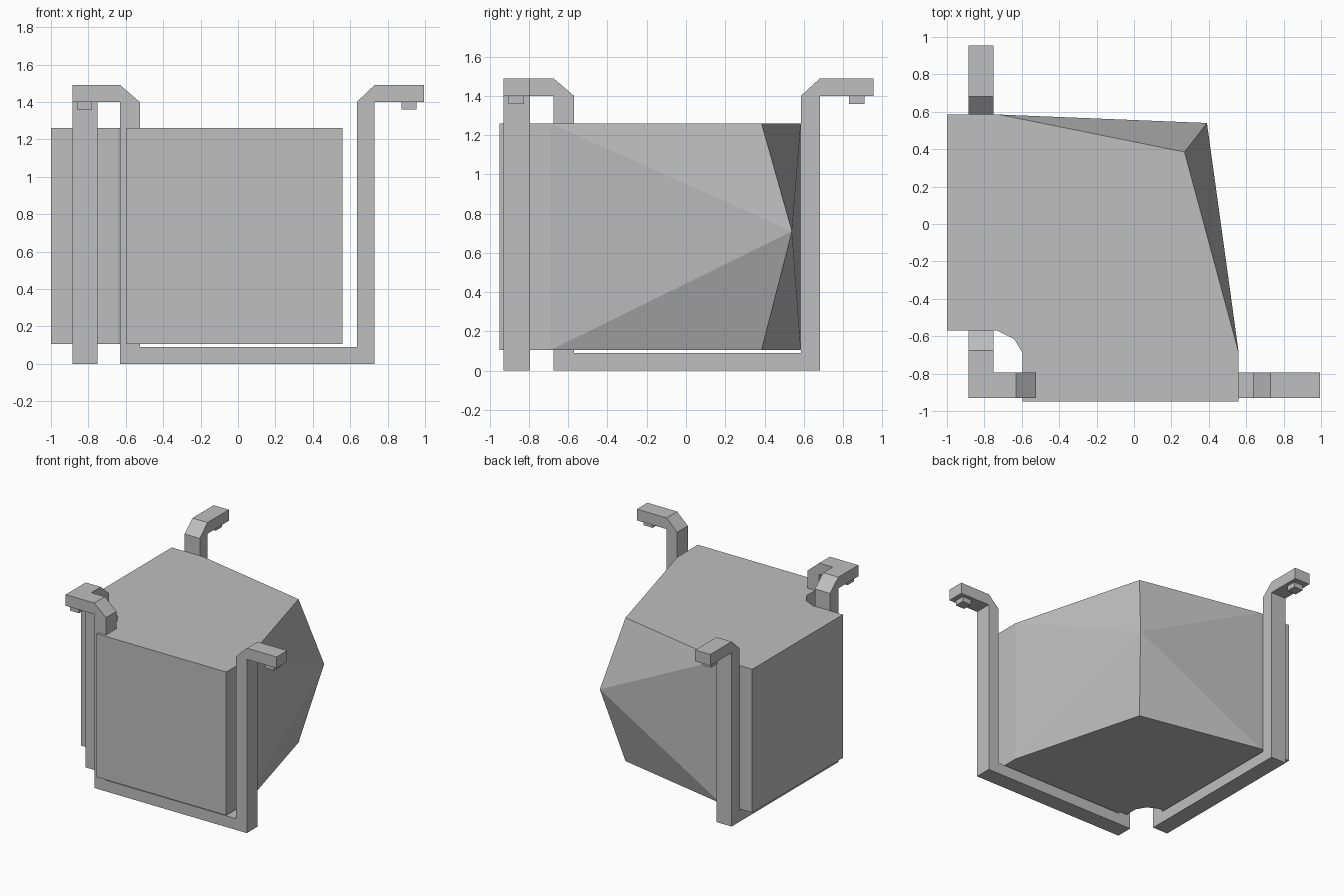
import bpy
import bmesh
from mathutils import Vector

cube = bpy.data.objects.get("Cube")
if cube:
    bpy.data.objects.remove(cube, do_unlink=True)

# Single neutral grey
grey = bpy.data.materials.new("light_grey")
grey.use_nodes = True
colour = (0.52, 0.52, 0.52, 1)
grey.diffuse_color = colour
grey.node_tree.nodes["Principled BSDF"].inputs["Base Color"].default_value = colour


def finish(name, bm):
    bmesh.ops.recalc_face_normals(bm, faces=bm.faces)
    mesh = bpy.data.meshes.new(name)
    bm.to_mesh(mesh)
    bm.free()
    mesh.materials.append(grey)
    obj = bpy.data.objects.new(name, mesh)
    bpy.context.collection.objects.link(obj)
    return obj


def extrude_profile(name, points, direction):
    """Close a flat outline and extrude it along a direction."""
    bm = bmesh.new()
    face = bm.faces.new([bm.verts.new(p) for p in points])
    result = bmesh.ops.extrude_face_region(bm, geom=[face], use_keep_orig=True)
    moved = [v for v in result["geom"] if isinstance(v, bmesh.types.BMVert)]
    bmesh.ops.translate(bm, verts=moved, vec=Vector(direction))
    return finish(name, bm)


def box(name, low, high):
    (x0, y0, z0), (x1, y1, z1) = low, high
    outline = [(x0, y0, z0), (x1, y0, z0), (x1, y1, z0), (x0, y1, z0)]
    return extrude_profile(name, outline, (0, 0, z1 - z0))


# Body: notched block whose far corner bulges out to a point at mid height
BOTTOM, TOP = 0.105, 1.26
outline = [(-0.72, 0.585), (-1, 0.585), (-1, -0.57), (-0.73, -0.57),
           (-0.64, -0.615), (-0.595, -0.69), (-0.595, -0.95),
           (0.56, -0.95), (0.56, -0.69), (0.27, 0.385)]
bm = bmesh.new()
lower = [bm.verts.new((x, y, BOTTOM)) for x, y in outline]
upper = [bm.verts.new((x, y, TOP)) for x, y in outline]
apex = bm.verts.new((0.39, 0.54, 0.71))
bm.faces.new(lower)
bm.faces.new(upper)
for i in range(len(outline) - 2):
    bm.faces.new((lower[i], lower[i + 1], upper[i + 1], upper[i]))
rim = [upper[0], lower[0], lower[-1], lower[-2], upper[-2], upper[-1]]
for i, vert in enumerate(rim):
    bm.faces.new((vert, rim[(i + 1) % len(rim)], apex))
finish("body", bm)

# Bracket outline as (distance, height): U shape with out-turned arms
ARM, RISE, BAR = 1.40, 1.49, 0.09


def bracket_outline(inner, post, arm_end, far_inner, far_post, far_end):
    return [(post, 0), (far_post, 0), (far_post, ARM), (far_end, ARM),
            (far_end, RISE), (far_post, RISE), (far_inner, ARM),
            (far_inner, BAR), (inner, BAR), (inner, ARM), (post, RISE),
            (arm_end, RISE), (arm_end, ARM), (post, ARM)]


front = bracket_outline(-0.525, -0.63, -0.885, 0.635, 0.73, 0.995)
extrude_profile("front_bracket", [(d, -0.93, z) for d, z in front], (0, 0.135, 0))

side = bracket_outline(-0.57, -0.675, -0.93, 0.585, 0.683, 0.955)
extrude_profile("side_bracket", [(-0.885, d, z) for d, z in side], (0.135, 0, 0))

# Corner post below the point where the two arms meet is open; only pads hang there
for name, x, y in (("corner_pad", -0.82, -0.87), ("left_pad", 0.915, -0.865),
                   ("back_pad", -0.82, 0.87)):
    box(name, (x - 0.04, y - 0.04, 1.36), (x + 0.04, y + 0.04, ARM))
